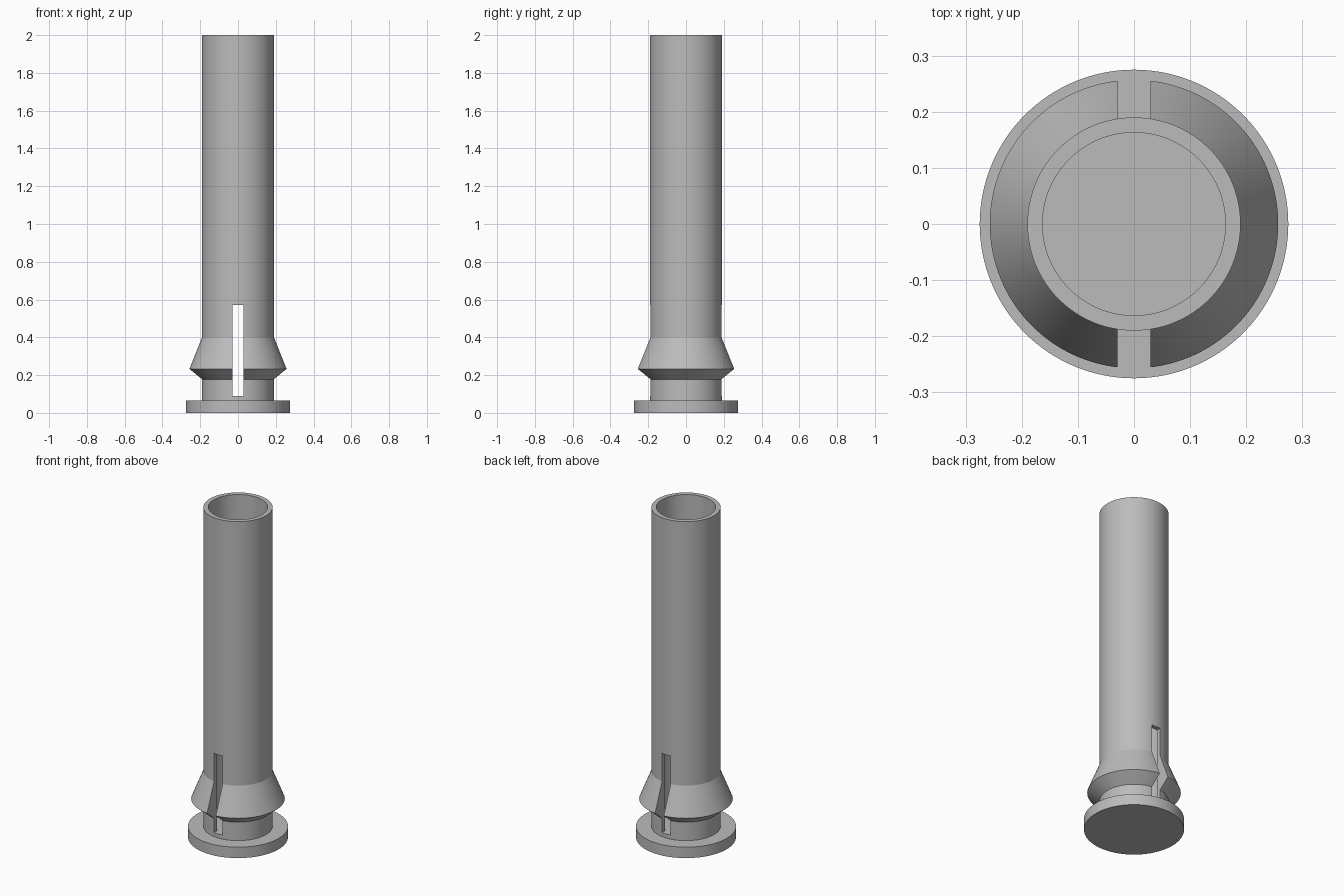
import bpy
import bmesh
import math

default = bpy.data.objects.get("Cube")
if default:
    bpy.data.objects.remove(default, do_unlink=True)

SEGMENTS = 128

# Single grey material
grey = bpy.data.materials.new("plain grey")
grey.use_nodes = True
colour = (0.5, 0.5, 0.5, 1)
grey.diffuse_color = colour
grey.node_tree.nodes["Principled BSDF"].inputs["Base Color"].default_value = colour


def lathe(name, profile):
    """Revolve a closed (radius, height) profile around z."""
    bm = bmesh.new()
    verts = [bm.verts.new((r, 0, z)) for r, z in profile]
    edges = [bm.edges.new(pair) for pair in zip(verts, verts[1:])]
    bmesh.ops.spin(bm, geom=verts + edges, cent=(0, 0, 0), axis=(0, 0, 1),
                   angle=math.tau, steps=SEGMENTS, use_duplicate=False)
    bmesh.ops.remove_doubles(bm, verts=bm.verts, dist=0.0001)
    bmesh.ops.recalc_face_normals(bm, faces=bm.faces)
    mesh = bpy.data.meshes.new(name)
    bm.to_mesh(mesh)
    bm.free()
    mesh.materials.append(grey)
    obj = bpy.data.objects.new(name, mesh)
    bpy.context.collection.objects.link(obj)
    return obj


# Hollow sleeve with barbed collar, joined to the round base flange
sleeve = lathe("slotted_sleeve", [
    (0, 0), (0.275, 0), (0.275, 0.066), (0.19, 0.066), (0.19, 0.178),
    (0.257, 0.233), (0.19, 0.40), (0.19, 2.0), (0.163, 2.0),
    (0.163, 0.088), (0, 0.088)])

# Slot cut straight through front and back walls
bpy.ops.mesh.primitive_cube_add(size=1, location=(0, 0, 0.33))
cutter = bpy.context.object
cutter.name = "slot_cutter"
cutter.scale = (0.058, 0.8, 0.48)
cutter.hide_render = True

slot = sleeve.modifiers.new("slot", "BOOLEAN")
slot.operation = "DIFFERENCE"
slot.solver = "EXACT"
slot.object = cutter
bpy.context.view_layer.objects.active = sleeve
bpy.ops.object.select_all(action="DESELECT")
sleeve.select_set(True)
bpy.ops.object.modifier_apply(modifier=slot.name)
bpy.data.objects.remove(cutter, do_unlink=True)

# Smooth round walls, crisp rims and slot edges
bpy.ops.object.shade_smooth_by_angle(angle=math.radians(18))
